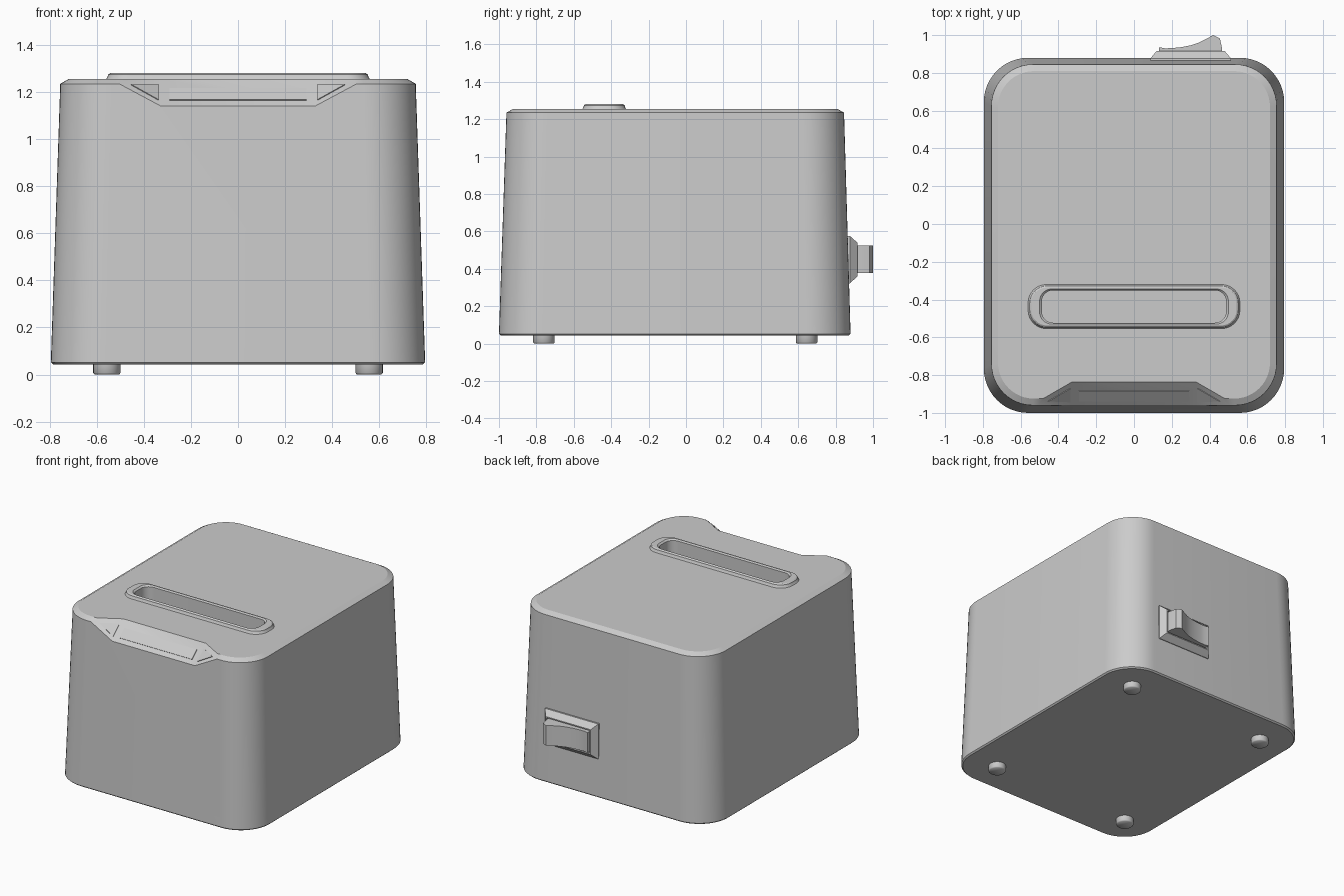
import bpy, bmesh, math
from mathutils import Vector

if "Cube" in bpy.data.objects:
    bpy.data.objects.remove(bpy.data.objects["Cube"], do_unlink=True)

grey = bpy.data.materials.new("light grey plastic")
grey.use_nodes = True
grey.diffuse_color = (0.6, 0.6, 0.6, 1)
grey.node_tree.nodes["Principled BSDF"].inputs["Base Color"].default_value = (0.6, 0.6, 0.6, 1)


def finish(name, bm):
    bmesh.ops.recalc_face_normals(bm, faces=bm.faces[:])
    mesh = bpy.data.meshes.new(name)
    bm.to_mesh(mesh)
    bm.free()
    mesh.materials.append(grey)
    ob = bpy.data.objects.new(name, mesh)
    bpy.context.scene.collection.objects.link(ob)
    return ob


def select(ob):
    bpy.ops.object.select_all(action='DESELECT')
    ob.select_set(True)
    bpy.context.view_layer.objects.active = ob


def smooth(ob, angle=25):
    select(ob)
    bpy.ops.object.shade_smooth_by_angle(angle=math.radians(angle))


def rounded_ring(cy, hx, hy, r, z, n=12):
    """Rounded rectangle outline centred on x = 0."""
    pts = []
    for q, (sx, sy) in enumerate([(1, 1), (-1, 1), (-1, -1), (1, -1)]):
        for i in range(n + 1):
            a = math.pi / 2 * (q + i / n)
            pts.append((sx * (hx - r) + r * math.cos(a),
                        cy + sy * (hy - r) + r * math.sin(a), z))
    return pts


def loft(name, rings):
    """Closed skin through matching outlines, capped at both ends."""
    bm = bmesh.new()
    vs = [[bm.verts.new(p) for p in ring] for ring in rings]
    n = len(vs[0])
    for a, b in zip(vs, vs[1:]):
        for i in range(n):
            j = (i + 1) % n
            bm.faces.new((a[i], a[j], b[j], b[i]))
    bm.faces.new(vs[0])
    bm.faces.new(vs[-1])
    return finish(name, bm)


def hull(name, pts):
    bm = bmesh.new()
    for p in pts:
        bm.verts.new(p)
    bmesh.ops.convex_hull(bm, input=bm.verts[:])
    return finish(name, bm)


def cut(ob, cutter):
    cutter.hide_render = True
    mod = ob.modifiers.new("cut", 'BOOLEAN')
    mod.operation, mod.solver, mod.object = 'DIFFERENCE', 'EXACT', cutter
    select(ob)
    bpy.ops.object.modifier_apply(modifier=mod.name)
    bpy.data.objects.remove(cutter, do_unlink=True)


# Tapered housing with a chamfered upper edge
body = loft("housing", [
    rounded_ring(-0.06, 0.785, 0.93, 0.225, 0.043),
    rounded_ring(-0.06, 0.795, 0.94, 0.235, 0.052),
    rounded_ring(-0.0575, 0.755, 0.9025, 0.22, 1.235),
    rounded_ring(-0.0575, 0.72, 0.867, 0.19, 1.255),
])

# Slot opening
SLOT_Y = -0.437
cut(body, loft("slot_cutter", [rounded_ring(SLOT_Y, 0.515, 0.105, 0.08, z)
                               for z in (0.67, 1.4)]))

# Sloped notch in the front upper edge
A = Vector((0.33, -0.965, 1.14))
B = Vector((0.33, -0.835, 1.257))
C = Vector((0.51, -0.962, 1.236))
pts = []
for p in (A - 0.1 * (B - A), A + 1.3 * (B - A), A + 1.3 * (C - A)):
    for shift in ((0, 0, 0), (0, -0.15, 0), (0, -0.15, 0.15)):
        q = p + Vector(shift)
        pts += [q, Vector((-q.x, q.y, q.z))]
cut(body, hull("notch_cutter", pts))
smooth(body)

# Raised slot rim with its pocket
rim = loft("slot_rim", [rounded_ring(SLOT_Y, *r, n=8) for r in (
    (0.51, 0.10, 0.075, 0.68), (0.51, 0.10, 0.075, 1.25),
    (0.565, 0.12, 0.10, 1.25), (0.555, 0.112, 0.092, 1.262),
    (0.552, 0.109, 0.09, 1.274), (0.543, 0.10, 0.08, 1.28),
    (0.50, 0.093, 0.065, 1.28), (0.488, 0.086, 0.06, 1.27),
    (0.488, 0.086, 0.06, 0.70))])
smooth(rim, 30)


# Thin plates lying on the notch faces
def plate(name, pts, normal, h=0.004):
    hull(name, [Vector(p) + normal * d for p in pts for d in (-h, h)])


slope = (B - A).cross(Vector((-1, 0, 0))).normalized()
if slope.z < 0:
    slope = -slope


def on_slope(x, z):
    return A + (B - A) * ((z - A.z) / (B.z - A.z)) + Vector((x - A.x, 0, 0))


plate("front_panel", [on_slope(x, z) for x in (-0.29, 0.29) for z in (1.165, 1.215)], slope)

side = (C - A).cross(B - A).normalized()
if side.z < 0:
    side = -side
corners = []
for x, z in ((0.338, 1.165), (0.338, 1.23), (0.455, 1.23)):
    y = A.y - (side.x * (x - A.x) + side.z * (z - A.z)) / side.y
    corners.append((x, y, z))
for s, label in ((1, "left"), (-1, "right")):
    plate(label + "_triangle_panel", [(s * x, y, z) for x, y, z in corners],
          Vector((s * side.x, side.y, side.z)))

# Four round feet
for sx, lr in ((1, "left"), (-1, "right")):
    for y, fb in ((-0.76, "front"), (0.645, "back")):
        foot = loft(f"{fb}_{lr}_foot", [
            [(sx * 0.557 + r * math.cos(math.tau * i / 32),
              y + r * math.sin(math.tau * i / 32), z) for i in range(32)]
            for r, z in ((0.052, 0), (0.058, 0.007), (0.058, 0.06))])
        smooth(foot, 50)


# Switch bezel with a recessed centre
def rect(x0, x1, z0, z1, y):
    return [(x0, y, z0), (x1, y, z0), (x1, y, z1), (x0, y, z1)]


loft("switch_bezel", [
    rect(0.087, 0.513, 0.322, 0.575, 0.84),
    rect(0.087, 0.513, 0.322, 0.575, 0.877),
    rect(0.12, 0.48, 0.36, 0.54, 0.916),
    rect(0.128, 0.472, 0.368, 0.532, 0.916),
    rect(0.128, 0.472, 0.368, 0.532, 0.895),
])

# Rocker with a curved face, tipped out on one side
profile = [(0.132, 0.885), (0.132, 0.936), (0.165, 0.930), (0.20, 0.931),
           (0.25, 0.936), (0.30, 0.946), (0.34, 0.959), (0.38, 0.979),
           (0.42, 1.0), (0.455, 0.982), (0.467, 0.925), (0.467, 0.885)]
rocker = loft("switch_rocker", [[(x, y, z) for x, y in profile] for z in (0.378, 0.524)])
smooth(rocker, 20)
